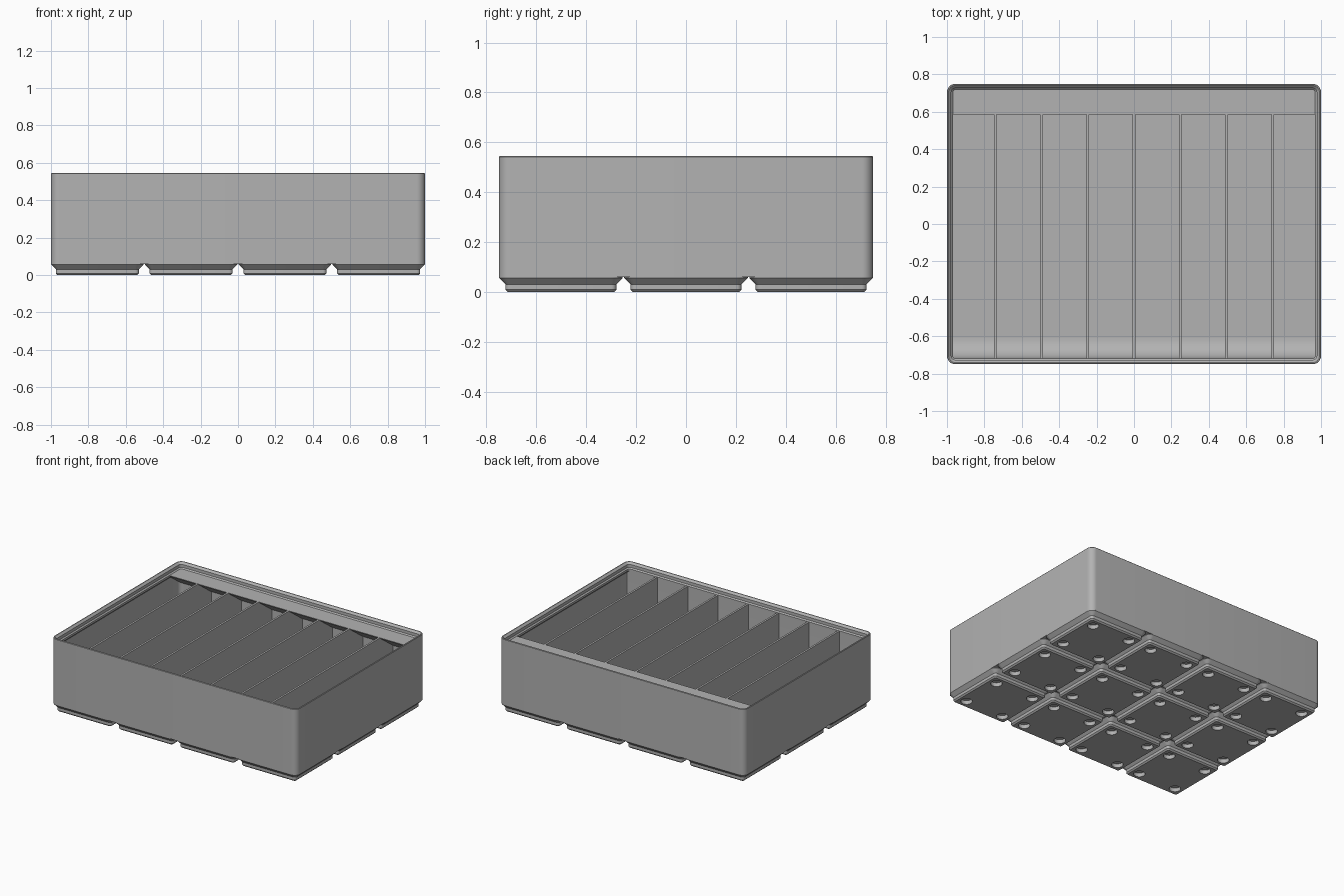
import bpy, bmesh, math
from mathutils import Vector

MM = 2 / 167.5                      # one millimetre in model units
HX, HY = 1.0, 125.5 * MM / 2        # half sizes of the body
PITCH = 42 * MM                     # spacing of the feet
FLOOR, RIM = 7 * MM, 42 * MM        # inner floor and divider height
WALL = 0.95 * MM
LIP = 2.6 * MM

if "Cube" in bpy.data.objects:
    bpy.data.objects.remove(bpy.data.objects["Cube"])

grey = bpy.data.materials.new("plain_grey")
grey.use_nodes = True
grey.diffuse_color = (0.45, 0.45, 0.45, 1)
grey.node_tree.nodes["Principled BSDF"].inputs["Base Color"].default_value = grey.diffuse_color


def finish(name, bm):
    bmesh.ops.recalc_face_normals(bm, faces=bm.faces)
    mesh = bpy.data.meshes.new(name)
    bm.to_mesh(mesh)
    bm.free()
    mesh.materials.append(grey)
    obj = bpy.data.objects.new(name, mesh)
    bpy.context.collection.objects.link(obj)
    return obj


def smooth(obj):
    bpy.ops.object.select_all(action='DESELECT')
    obj.select_set(True)
    bpy.context.view_layer.objects.active = obj
    bpy.ops.object.shade_smooth_by_angle(angle=math.radians(25))


def loft(name, hx, hy, radius, profile, steps=8):
    """Rounded rectangle lofted along (inset, height) pairs in millimetres."""
    bm = bmesh.new()
    rings = []
    for inset, z in profile:
        d = inset * MM
        r = max(radius - d, 0.5 * MM)
        ring = []
        for k, (sx, sy) in enumerate(((1, 1), (-1, 1), (-1, -1), (1, -1))):
            for i in range(steps + 1):
                a = math.pi / 2 * (k + i / steps)
                ring.append(bm.verts.new((sx * (hx - d - r) + r * math.cos(a),
                                          sy * (hy - d - r) + r * math.sin(a), z * MM)))
        rings.append(ring)
    for a, b in zip(rings, rings[1:]):
        for i in range(len(a)):
            j = (i + 1) % len(a)
            bm.faces.new((a[i], a[j], b[j], b[i]))
    bm.faces.new(rings[0])
    bm.faces.new(rings[-1])
    return finish(name, bm)


def prism(name, x0, x1, outline):
    """A (y, z) outline extruded along x."""
    bm = bmesh.new()
    face = bm.faces.new([bm.verts.new((x0, y, z)) for y, z in outline])
    out = bmesh.ops.extrude_face_region(bm, geom=[face])["geom"]
    bmesh.ops.translate(bm, vec=Vector((x1 - x0, 0, 0)),
                        verts=[v for v in out if isinstance(v, bmesh.types.BMVert)])
    return finish(name, bm)


# Open box with stepped stacking lip
body = loft("box_shell", HX, HY, 3.75 * MM,
            [(0, 5), (0, 45.4), (0.2, 45.65), (0.7, 45.65), (1.9, 44.5), (1.9, 42.7),
             (2.6, 42), (2.6, 40.8), (0.95, 39.15), (0.95, 7)])
smooth(body)

# Thick front wall with curved scoop down to the floor
yf, r, side, back = -HY + LIP, 0.11, HX - 0.015, HY - 0.015
scoop = [(-back, FLOOR - 0.005), (yf + r, FLOOR - 0.005)]
scoop += [(yf + r - r * math.sin(a), FLOOR + r - r * math.cos(a))
          for a in (math.pi / 2 * i / 12 for i in range(13))]
scoop += [(yf, RIM), (-back, RIM)]
smooth(prism("front_scoop", -side, side, scoop))

# Sloped label ledge along the back
ledge = 0.585
drop = (back - ledge) * math.tan(math.radians(36))
prism("label_ledge", -side, side,
      [(ledge, RIM), (back, RIM), (back, RIM - drop - 0.004), (ledge, RIM - 0.004)])

# Seven dividers make eight compartments
step = 2 * (HX - WALL) / 8
half = 0.6 * MM
for i in range(-3, 4):
    prism(f"divider_{i + 4}", i * step - half, i * step + half,
          [(yf - 0.01, FLOOR - 0.005), (HY - WALL / 2, FLOOR - 0.005),
           (HY - WALL / 2, RIM - 0.0005), (yf - 0.01, RIM - 0.0005)])

# One stepped foot with four round magnet holes
foot = loft("feet", 20.75 * MM, 20.75 * MM, 3.75 * MM,
            [(2.95, 0), (2.15, 0.8), (2.15, 2.6), (0, 4.75), (0, 5)], steps=6)
bm = bmesh.new()
for sx in (-1, 1):
    for sy in (-1, 1):
        hole = bmesh.ops.create_cone(bm, cap_ends=True, segments=32, radius1=3.25 * MM,
                                     radius2=3.25 * MM, depth=4.8 * MM)
        bmesh.ops.translate(bm, verts=hole["verts"], vec=(sx * 13 * MM, sy * 13 * MM, 0))
cutter = finish("hole_cutter", bm)
cutter.hide_render = True
cut = foot.modifiers.new("holes", 'BOOLEAN')
cut.operation = 'DIFFERENCE'
cut.solver = 'EXACT'
cut.object = cutter
bpy.context.view_layer.objects.active = foot
bpy.ops.object.modifier_apply(modifier="holes")
bpy.data.objects.remove(cutter)
smooth(foot)

# Repeat the foot in a four by three grid
foot.location = (-1.5 * PITCH, -PITCH, 0)
for axis, count in ((0, 4), (1, 3)):
    arr = foot.modifiers.new("grid", 'ARRAY')
    arr.count = count
    arr.use_relative_offset = False
    arr.use_constant_offset = True
    offset = [0, 0, 0]
    offset[axis] = PITCH
    arr.constant_offset_displace = offset
